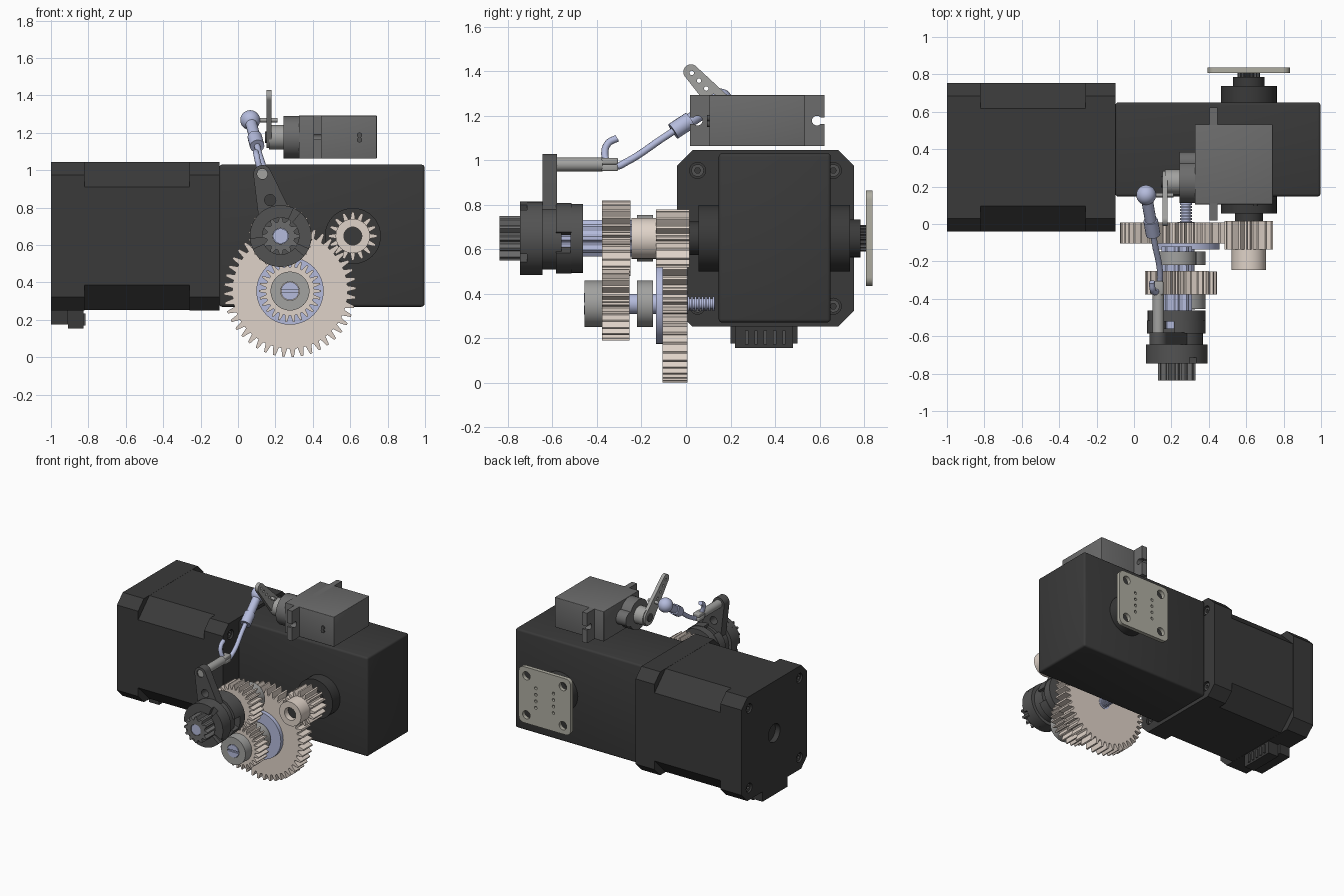
import bpy, bmesh
from math import sin, cos, pi, atan2, acos, hypot, radians
from mathutils import Matrix, Vector

if "Cube" in bpy.data.objects:
    bpy.data.objects.remove(bpy.data.objects["Cube"])


def mat(name, r, g, b):
    m = bpy.data.materials.new(name)
    m.diffuse_color = (r, g, b, 1)
    m.use_nodes = True
    m.node_tree.nodes["Principled BSDF"].inputs["Base Color"].default_value = m.diffuse_color
    return m


BLACK = mat("black", .042, .042, .042)
DARK = mat("dark_grey", .085, .085, .085)
GREY = mat("grey", .15, .15, .15)
LIGHT = mat("light_grey", .36, .36, .35)
TAN = mat("tan", .74, .65, .58)
BLUE = mat("pale_blue", .46, .50, .72)
PLATE = mat("plate", .43, .42, .36)

# axis matrices: profile (u, v) plus extrusion w
AXES = {'x': Matrix(((0, 0, 1, 0), (1, 0, 0, 0), (0, 1, 0, 0), (0, 0, 0, 1))),   # u=y v=z
        'y': Matrix(((1, 0, 0, 0), (0, 0, 1, 0), (0, 1, 0, 0), (0, 0, 0, 1)))}   # u=x v=z


def add(name, bm, m):
    bmesh.ops.remove_doubles(bm, verts=bm.verts, dist=1e-5)
    bmesh.ops.recalc_face_normals(bm, faces=bm.faces)
    me = bpy.data.meshes.new(name)
    bm.to_mesh(me)
    bm.free()
    me.shade_smooth()
    me.set_sharp_from_angle(angle=radians(30))
    me.materials.append(m)
    ob = bpy.data.objects.new(name, me)
    bpy.context.collection.objects.link(ob)
    return ob


def curve_bmesh(cu):
    ob = bpy.data.objects.new("temp", cu)
    bpy.context.collection.objects.link(ob)
    me = bpy.data.meshes.new_from_object(ob.evaluated_get(bpy.context.evaluated_depsgraph_get()))
    bm = bmesh.new()
    bm.from_mesh(me)
    bpy.data.objects.remove(ob)
    bpy.data.curves.remove(cu)
    bpy.data.meshes.remove(me)
    return bm


def prism(name, axis, a, b, m, outline, *holes):
    cu = bpy.data.curves.new("temp", 'CURVE')
    cu.dimensions, cu.fill_mode = '2D', 'BOTH'
    cu.extrude = (b - a) / 2
    for loop in (outline,) + holes:
        s = cu.splines.new('POLY')
        s.points.add(len(loop) - 1)
        for p, (u, v) in zip(s.points, loop):
            p.co = (u, v, 0, 1)
        s.use_cyclic_u = True
    bm = curve_bmesh(cu)
    bm.transform(AXES[axis] @ Matrix.Translation((0, 0, (a + b) / 2)))
    return add(name, bm, m)


def rod(name, pts, r, m):
    cu = bpy.data.curves.new("temp", 'CURVE')
    cu.dimensions, cu.bevel_depth, cu.bevel_resolution = '3D', r, 5
    cu.use_fill_caps = True
    s = cu.splines.new('BEZIER')
    s.bezier_points.add(len(pts) - 1)
    for p, co in zip(s.bezier_points, pts):
        p.co = co
        p.handle_left_type = p.handle_right_type = 'AUTO'
    return add(name, curve_bmesh(cu), m)


def box(name, lo, hi, m, bevel=0):
    bm = bmesh.new()
    bmesh.ops.create_cube(bm, size=1)
    for v in bm.verts:
        v.co = [l + (h - l) * (c + .5) for l, h, c in zip(lo, hi, v.co)]
    if bevel:
        bmesh.ops.bevel(bm, geom=bm.edges[:], offset=bevel, segments=3, profile=.5, affect='EDGES')
    return add(name, bm, m)


def arc(c, r, a0=0, a1=360, n=40):
    full = a1 - a0 == 360
    return [(c[0] + r * cos(radians(a0 + (a1 - a0) * i / n)), c[1] + r * sin(radians(a0 + (a1 - a0) * i / n)))
            for i in range(n if full else n + 1)]


def sector(c, r0, r1, a0, a1):
    return arc(c, r1, a0, a1, 20) + arc(c, r0, a1, a0, 20)


def gear(c, n, ro, rr, phase=0):
    shape = ((-.36, rr), (-.22, rr * .45 + ro * .55), (-.12, ro), (.12, ro), (.22, rr * .45 + ro * .55), (.36, rr))
    return [(c[0] + r * cos(2 * pi * (i + f + phase) / n), c[1] + r * sin(2 * pi * (i + f + phase) / n))
            for i in range(n) for f, r in shape]


def capsule(c1, r1, c2, r2):
    dx, dy = c2[0] - c1[0], c2[1] - c1[1]
    t = atan2(dy, dx) * 180 / pi
    k = acos((r1 - r2) / hypot(dx, dy)) * 180 / pi
    return arc(c1, r1, t + k, t + 360 - k, 16) + arc(c2, r2, t - k, t + k, 16)


def octagon(c, h, k):
    return [(c[0] + x * sx, c[1] + z * sz) for sx, sz, flip in ((1, 1, 0), (-1, 1, 1), (-1, -1, 0), (1, -1, 1))
            for x, z in (((h - k, h), (h, h - k)) if flip else ((h, h - k), (h - k, h)))]


# motor: wide end caps, deeper chamfers in the middle, corner screws
M = (.357, .648)
screws = [(M[0] + sx * .305, M[1] + sz * .305) for sx in (-1, 1) for sz in (-1, 1)]
prism("motor_middle", 'x', -.83, -.25, BLACK, octagon(M, .396, .135))
for tag, a, b, c, d in (("rear", -1, -.96, -.96, -.82), ("front", -.14, -.10, -.26, -.14)):
    holes = [arc(s, .036, n=20) for s in screws] + ([arc(M, .07)] if tag == "rear" else [])
    prism(f"motor_{tag}_face", 'x', a, b, BLACK, octagon(M, .397, .07), *holes)
    prism(f"motor_{tag}_cap", 'x', c, d, BLACK, octagon(M, .397, .07))
    for i, s in enumerate(screws):
        prism(f"motor_{tag}_screw_{i}", 'x', a + .01, b - .01, DARK, arc(s, .028, n=20), arc(s, .014, n=6))
box("motor_plug", (-1, .2, .175), (-.91, .5, .27), BLACK)
box("motor_plug_front", (-.91, .22, .155), (-.825, .48, .27), BLACK)
for i in range(5):
    box(f"plug_rib_{i}", (-.83, .265 + i * .042, .17), (-.815, .28 + i * .042, .235), DARK)

# gearbox with bearing bosses on both sides
P = (.614, .648)
box("gearbox", (-.1, .147, .27), (.997, .65, 1.03), BLACK, .015)
prism("front_boss", 'y', .057, .16, BLACK, arc(P, .15))
prism("rear_boss", 'y', .64, .737, BLACK, arc(P, .15))
prism("drive_shaft", 'y', -.2, .06, BLACK, arc(P, .05))
prism("front_shaft_collar", 'y', .01, .06, BLACK, arc(P, .075))
prism("rear_shaft_collar", 'y', .73, .785, BLACK, arc(P, .085))
prism("rear_spline", 'y', .78, .815, DARK, gear(P, 16, .06, .048))

# square mounting plate on the rear
rr = [p for cx, cz, a in ((1, 1, 0), (-1, 1, 90), (-1, -1, 180), (1, -1, 270))
      for p in arc((P[0] + cx * .18, P[1] + cz * .175), .04, a, a + 90, 6)]
holes = [arc((P[0] + sx * .155, P[1] + sz * .15), .032, n=20) for sx in (-1, 1) for sz in (-1, 1)]
holes += [arc((P[0] + sx * .075, P[1] + k * .05), .011, n=12) for sx in (-1, 1) for k in (-1.5, -.5, .5, 1.5)]
prism("rear_plate", 'y', .808, .838, PLATE, rr, *holes)

# pinion on the drive shaft
prism("pinion", 'y', -.135, .015, TAN, gear(P, 16, .13, .092), arc(P, .048))
prism("pinion_hub", 'y', -.245, -.13, TAN, arc(P, .092), arc(P, .048))

# lower countershaft: big gear, small gear, collars, threaded tail
B = (.278, .354)
prism("big_gear", 'y', -.105, .007, TAN, gear(B, 44, .353, .308, .3), arc(B, .04))
prism("big_gear_disc", 'y', -.135, -.1, BLUE, arc(B, .18, n=56))
prism("counter_gear", 'y', -.378, -.255, TAN, gear(B, 26, .166, .13), arc(B, .04))
prism("counter_front_collar", 'y', -.455, -.375, LIGHT, arc(B, .104), arc(B, .05))
prism("counter_back_collar", 'y', -.22, -.148, LIGHT, arc(B, .104), arc(B, .04))
prism("counter_shaft", 'y', -.445, .01, BLUE, arc(B, .045))
for s in (0, 180):
    prism(f"shaft_slot_half_{s}", 'y', -.458, -.44, BLUE, arc(B, .048, s + 8, s + 172, 16))
prism("tail_screw_core", 'y', 0, .13, BLUE, arc(B, .024, n=20))
for i in range(8):
    prism(f"tail_thread_{i}", 'y', .006 + i * .016, .015 + i * .016, BLUE, arc(B, .033, n=20))

# upper shaft: splined sleeve, sliding gear, collar
A = (.228, .648)
prism("upper_sleeve", 'y', -.56, -.12, BLUE, gear(A, 8, .082, .068), arc(A, .04))
prism("upper_shaft", 'y', -.835, -.13, BLUE, arc(A, .04))
prism("upper_gear", 'y', -.378, -.25, TAN, gear(A, 26, .17, .133, .5), arc(A, .06))
prism("upper_collar", 'y', -.22, -.148, LIGHT, arc(A, .105), arc(A, .06))

# dog clutch: toothed nose, notched rings
prism("clutch_nose", 'y', -.838, -.6, GREY, gear(A, 12, .1, .076), arc(A, .042))
prism("clutch_ring", 'y', -.715, -.645, DARK, arc(A, .165), arc(A, .06))
for i, (a0, a1) in enumerate(((-25, 50), (65, 185), (205, 320))):
    prism(f"clutch_front_jaw_{i}", 'y', -.745, -.71, DARK, sector(A, .098, .165, a0, a1))
prism("clutch_middle", 'y', -.65, -.56, DARK, arc(A, .14), arc(A, .07))
prism("clutch_back_disc", 'y', -.52, -.462, DARK, arc(A, .155), arc(A, .07))
for i in range(3):
    prism(f"clutch_back_jaw_{i}", 'y', -.585, -.515, DARK, sector(A, .09, .158, i * 120 + 10, i * 120 + 95))

# shift lever with side pin
T = (.13, .98)
prism("shift_lever", 'y', -.645, -.58, DARK, capsule(T, .048, A, .105), arc(T, .028, n=20),
      arc((.172, .84), .03, n=20), arc(A, .065))
prism("lever_pin", 'y', -.635, -.375, LIGHT, arc(T, .031))
for s, z in ((1, .995), (-1, .965)):
    box(f"pin_fork_{s}", (.103, -.38, z - .015), (.157, -.305, z + .015), LIGHT, .008)

# hooked link rod with ball joint
ball = Vector((.065, .155, 1.268))
low = Vector((.14, -.27, .99))
rod("link_rod", [low.lerp(ball, .9), low.lerp(ball, .4), low, (.137, -.315, .972), (.125, -.352, .99),
                 (.11, -.365, 1.03), (.1, -.35, 1.075), (.095, -.31, 1.098)], .016, BLUE)
rod("link_sleeve", [low.lerp(ball, .5), low.lerp(ball, .68)], .039, BLUE)
rod("link_neck", [low.lerp(ball, .66), ball], .031, BLUE)
bm = bmesh.new()
bmesh.ops.create_uvsphere(bm, u_segments=32, v_segments=16, radius=.053)
bm.transform(Matrix.Translation(ball))
add("ball_joint", bm, BLUE)

# servo: body, slotted mounting ears, gear cover
S = (.225, 1.176)
box("servo_body", (.325, .105, 1.062), (.742, .533, 1.292), GREY, .004)
z0, z1, zc = 1.062, 1.292, 1.177
ear = [(.622, z0), (.622, zc - .014)] + arc((.588, zc), .022, -40, -320, 14) + [(.622, zc + .014), (.622, z1)]
ear += [(.64 - y, z) for y, z in reversed(ear)]
prism("servo_ears", 'x', .405, .447, GREY, ear)
prism("servo_gear_cover", 'x', .242, .33, GREY, arc(S, .114))
prism("servo_idler_cover", 'x', .242, .33, GREY, arc((.33, zc), .055))
for i in range(2):
    prism(f"servo_cable_{i}", 'y', .095, .11, DARK, arc((.65, 1.162 + i * .026), .014, n=16))

# servo horn
E = (.022, 1.396)
pts = [(E[0] + (S[0] - E[0]) * f, E[1] + (S[1] - E[1]) * f) for f in (.02, .18, .34, .5)]
prism("servo_horn", 'x', .152, .178, LIGHT, capsule(S, .058, E, .034), *[arc(p, .01, n=12) for p in pts])
prism("horn_hub", 'x', .165, .245, LIGHT, arc(S, .066))
prism("horn_screw", 'x', .145, .16, DARK, arc(S, .03, n=20))
rod("ball_stud", [ball, (.21, ball.y, ball.z)], .012, LIGHT)
